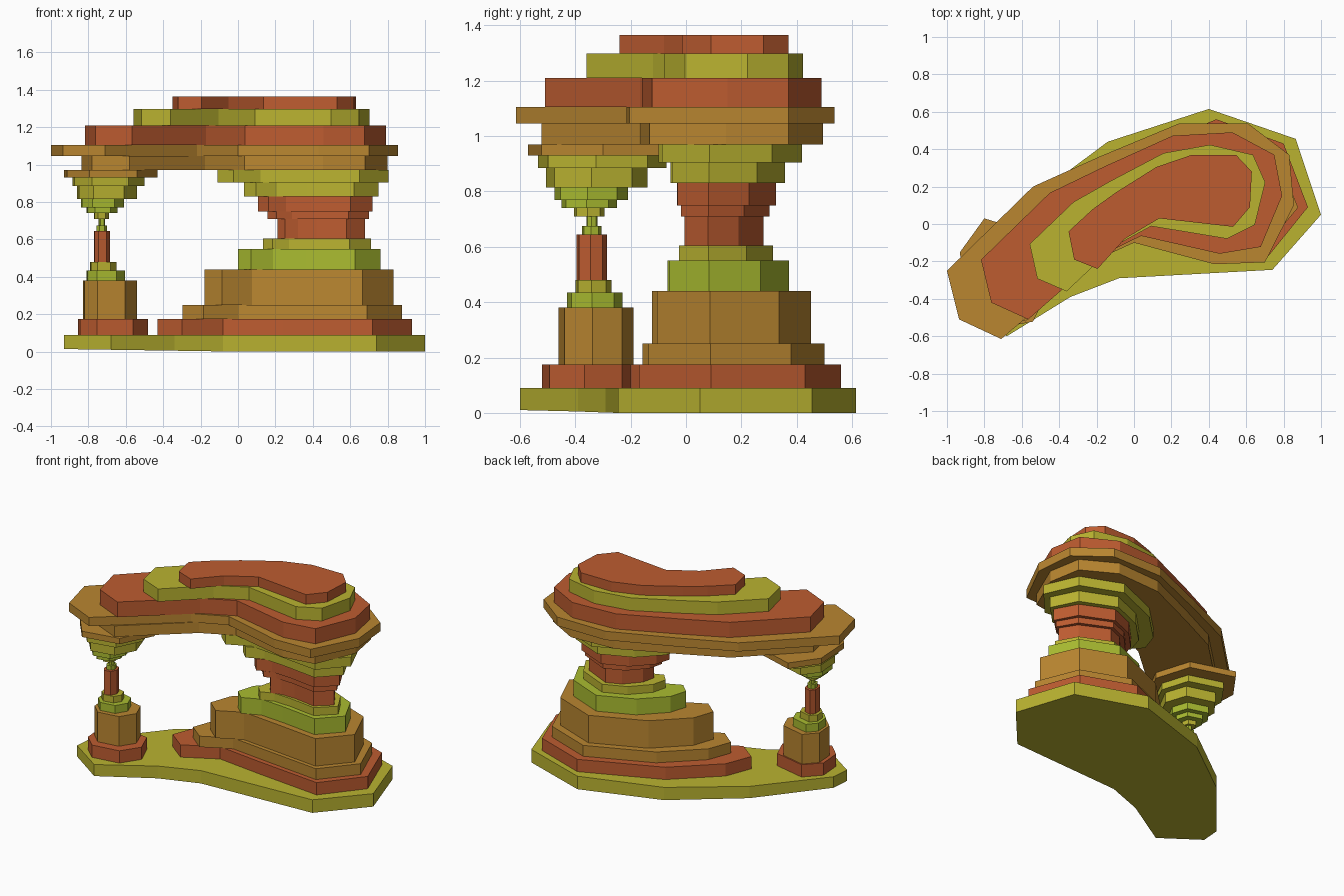
import bpy

COLOURS = {"olive": (.49, .45, .03, 1), "red": (.51, .107, .03, 1),
           "ochre": (.49, .24, .03, 1), "lime": (.40, .50, .03, 1)}
MATS = {}
for name, col in COLOURS.items():
    MATS[name] = bpy.data.materials.new(name + "_rock")
    MATS[name].diffuse_color = col


def slab(name, pts, z0, z1, colour, tilt=0.0):
    """Flat rock slab: an outline extruded from z0 to z1."""
    n = len(pts)
    verts = [(x, y, z0 + tilt * max(0, -x)) for x, y in pts] + [(x, y, z1) for x, y in pts]
    faces = [tuple(reversed(range(n))), tuple(range(n, 2 * n))]
    faces += [(i, (i + 1) % n, n + (i + 1) % n, n + i) for i in range(n)]
    me = bpy.data.meshes.new(name)
    me.from_pydata(verts, [], faces)
    me.materials.append(MATS[colour])
    ob = bpy.data.objects.new(name, me)
    bpy.context.collection.objects.link(ob)


def blend(a, b, t):
    return [(p[0] + (q[0] - p[0]) * t, p[1] + (q[1] - p[1]) * t) for p, q in zip(a, b)]


# Ground slab
base = [(.40, .615), (-.14, .44), (-.57, .12), (-.92, -.3), (-.93, -.43), (-.68, -.60),
        (-.34, -.39), (-.08, -.29), (.74, -.245), (1, .05), (.865, .455)]
slab("ground_slab", base, 0, .09, "olive", .015)

# Large pillar: blends between a wide foot and a narrow waist
foot = [(.44, .56), (-.08, .34), (-.36, .08), (-.43, -.1), (-.3, -.2), (-.08, -.08),
        (.24, -.12), (.72, -.17), (.93, .09), (.80, .43)]
waist = [(.42, .28), (.32, .24), (.23, .14), (.21, .05), (.25, 0), (.32, .02),
         (.42, .02), (.58, -.005), (.68, .08), (.61, .19)]
for i, (t, z0, z1, c) in enumerate([
        (0, .09, .175, "red"), (.21, .175, .25, "ochre"), (.39, .25, .44, "ochre"),
        (.67, .44, .55, "lime"), (.88, .55, .605, "olive"), (1, .605, .71, "red"),
        (.92, .71, .75, "red"), (.84, .75, .83, "red"), (.72, .83, .905, "olive"),
        (.5, .905, .97, "olive")]):
    slab(f"large_pillar_layer_{i + 1}", blend(foot, waist, t), z0, z1, c)

# Bridge: blends between the widest slab and the small top slab
wide = [(-1, -.25), (-.935, -.51), (-.71, -.615), (-.22, -.2), (0, -.1), (.43, -.215), (.70, -.205),
        (.855, .1), (.83, .37), (.61, .537), (.24, .537), (-.185, .36), (-.54, .2)]
top = [(-.35, -.04), (-.32, -.19), (-.195, -.24), (-.05, -.08), (.135, .03), (.53, -.015), (.62, .09),
       (.63, .28), (.545, .37), (.31, .37), (.12, .305), (-.095, .17), (-.22, .08)]
for i, (t, z0, z1, c) in enumerate([
        (.25, .97, 1.045, "ochre"), (0, 1.045, 1.105, "ochre"), (.28, 1.105, 1.21, "red"),
        (.68, 1.21, 1.298, "olive"), (1, 1.298, 1.365, "red")]):
    slab(f"bridge_layer_{i + 1}", blend(wide, top, t), z0, z1, c)

# Small pillar: one seven-sided outline fitted to each layer's extents
ring = [(.27, 0), (.78, .08), (1, .45), (.85, .85), (.26, 1), (0, .7), (.03, .25)]
small = [(-.855, -.48, -.52, -.18, .09, .175, "red"), (-.83, -.54, -.46, -.19, .175, .38, "ochre"),
         (-.81, -.605, -.43, -.23, .38, .435, "lime"), (-.79, -.65, -.40, -.27, .435, .48, "olive"),
         (-.77, -.685, -.395, -.285, .48, .645, "red"), (-.757, -.70, -.375, -.305, .645, .675, "lime"),
         (-.745, -.71, -.36, -.32, .675, .71, "lime"), (-.77, -.69, -.405, -.295, .71, .74, "olive"),
         (-.81, -.645, -.45, -.25, .71 + .03, .77, "lime"), (-.84, -.61, -.475, -.21, .77, .815, "lime"),
         (-.86, -.54, -.505, -.14, .815, .885, "olive"), (-.885, -.50, -.535, -.07, .885, .93, "olive"),
         (-.93, -.43, -.57, .03, .93, .97, "ochre")]
for i, (x0, x1, y0, y1, z0, z1, c) in enumerate(small):
    pts = [(x0 + u * (x1 - x0), y0 + v * (y1 - y0)) for u, v in ring]
    slab(f"small_pillar_layer_{i + 1}", pts, z0, z1, c)
